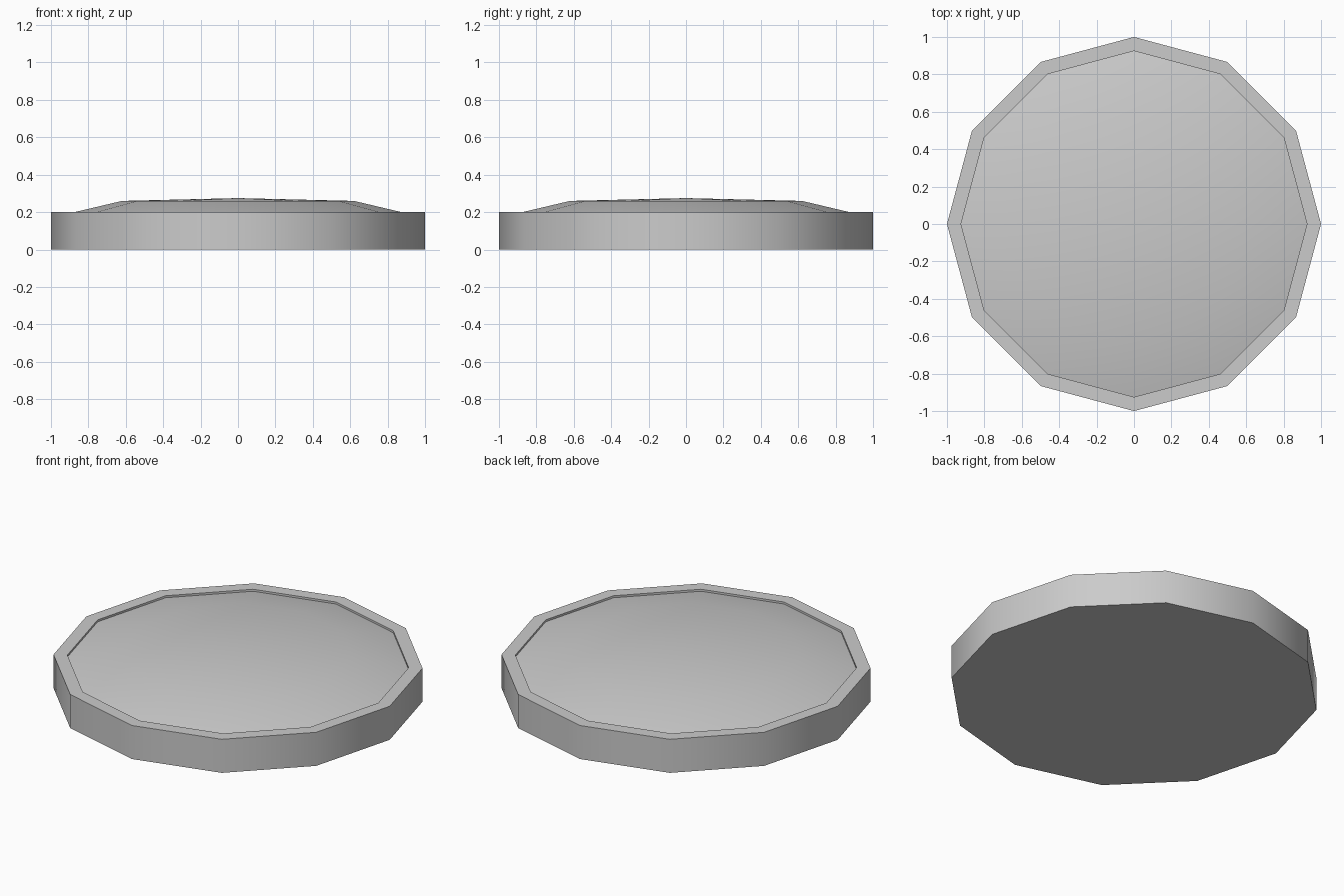
import bpy, bmesh
from math import cos, sin, pi, radians

if "Cube" in bpy.data.objects:
    bpy.data.objects.remove(bpy.data.objects["Cube"])

SIDES = 12


def lathe(name, profile):
    """Revolve (radius, z) points around z; a zero radius closes to a pole."""
    bm = bmesh.new()
    rings = []
    for r, z in profile:
        n = SIDES if r > 0 else 1
        rings.append([bm.verts.new((r * cos(2 * pi * i / SIDES),
                                    r * sin(2 * pi * i / SIDES), z)) for i in range(n)])
    for a, b in zip(rings, rings[1:]):
        for i in range(SIDES):
            j = (i + 1) % SIDES
            if len(a) == 1:
                bm.faces.new((a[0], b[j], b[i]))
            elif len(b) == 1:
                bm.faces.new((a[i], a[j], b[0]))
            else:
                bm.faces.new((a[i], a[j], b[j], b[i]))
    mesh = bpy.data.meshes.new(name)
    bm.to_mesh(mesh)
    bm.free()
    obj = bpy.data.objects.new(name, mesh)
    bpy.context.collection.objects.link(obj)
    bpy.ops.object.select_all(action='DESELECT')
    obj.select_set(True)
    bpy.context.view_layer.objects.active = obj
    bpy.ops.object.shade_smooth_by_angle(angle=radians(31))
    return obj


# Round housing: underside, side wall, flat rim and short inner lip
lathe("housing", [(0, 0), (1, 0), (1, 0.2), (0.925, 0.2), (0.925, 0.188)])

# Shallow domed cover set inside the rim
lathe("domed_cover", [(0.925, 0.188), (0.62, 0.26), (0, 0.275)])
